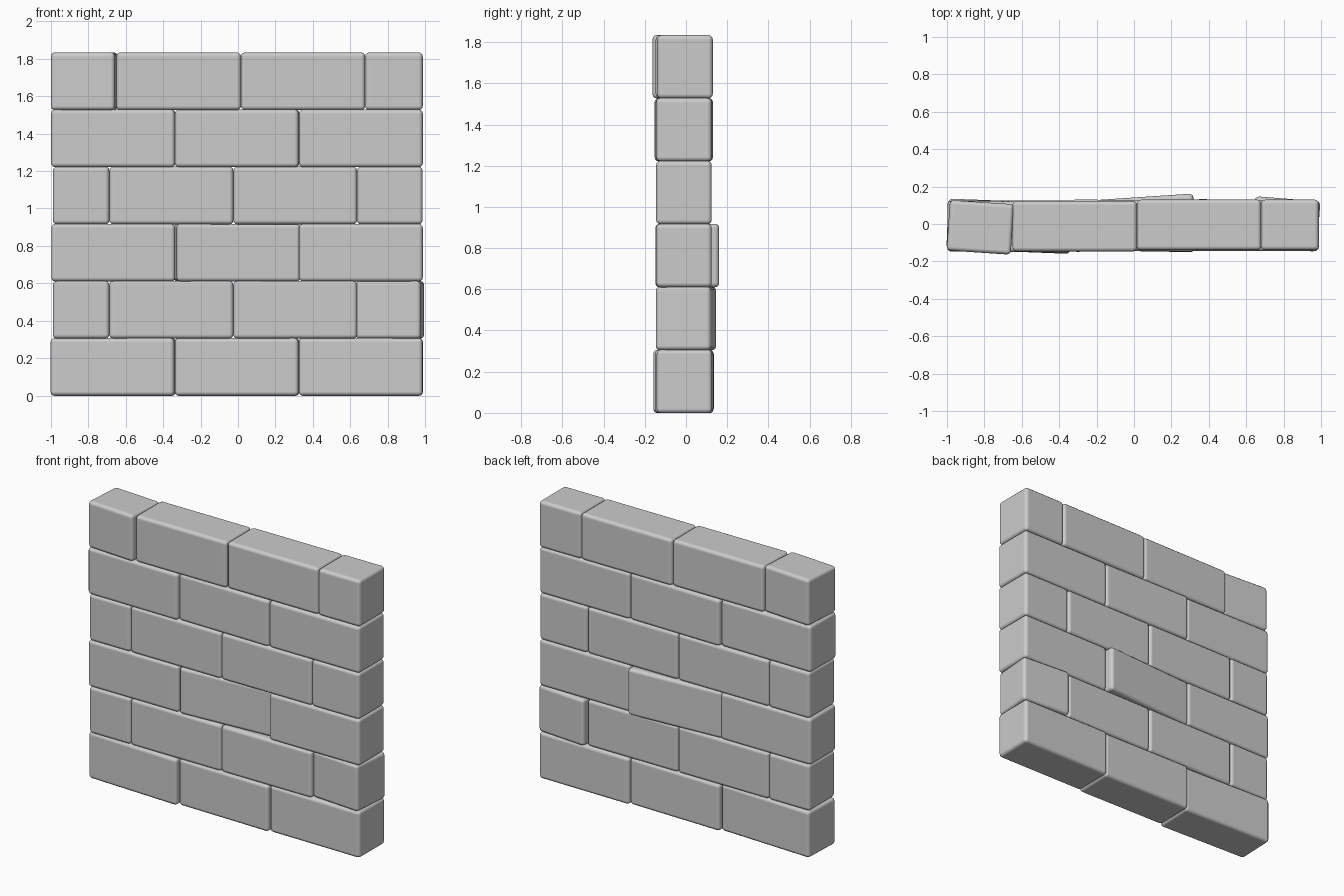
import bpy
from math import radians

if "Cube" in bpy.data.objects:
    bpy.data.objects.remove(bpy.data.objects["Cube"], do_unlink=True)

# Single stone colour
stone = bpy.data.materials.new("grey_stone")
stone.use_nodes = True
GREY = (0.6, 0.6, 0.6, 1)
stone.diffuse_color = GREY
stone.node_tree.nodes["Principled BSDF"].inputs["Base Color"].default_value = GREY

COURSE = 0.3055   # height of one course
DEPTH = 0.27


def brick(name, x0, x1, course, y=-0.01, turn=0):
    """Rounded block spanning x0..x1 in a course, turned a little about z."""
    bpy.ops.mesh.primitive_cube_add(
        size=1, location=((x0 + x1) / 2, y, (course + 0.5) * COURSE),
        rotation=(0, 0, radians(turn)))
    ob = bpy.context.object
    ob.name = name
    ob.scale = (x1 - x0, DEPTH, COURSE + 0.003)
    bpy.ops.object.transform_apply(location=False, rotation=False, scale=True)
    ob.data.materials.append(stone)
    bevel = ob.modifiers.new("rounded_edges", 'BEVEL')
    bevel.width = 0.022
    bevel.segments = 3
    bevel.harden_normals = True
    bpy.ops.object.shade_smooth()


# Joint positions along each course, bottom to top
thirds = [-0.998, -0.336, 0.326, 0.988]
offset = [-0.99, -0.688, -0.025, 0.637, 0.987]
courses = [thirds, offset, thirds, offset, thirds,
           [-0.993, -0.65, 0.016, 0.68, 0.988]]

# Loose bricks: (course, index) -> (depth position, turn in degrees)
loose = {
    (0, 0): (-0.012, -2.2), (0, 1): (-0.01, -1), (0, 2): (-0.005, -0.5),
    (1, 3): (0.0, -4.5),
    (2, 1): (0.006, 3.8),
    (4, 0): (-0.015, -0.5), (4, 1): (-0.008, -0.8),
    (5, 0): (-0.018, -3.8), (5, 1): (-0.012, 0), (5, 2): (-0.005, 0),
    (5, 3): (-0.005, 0),
}

for c, joints in enumerate(courses):
    for i, (a, b) in enumerate(zip(joints, joints[1:])):
        y, turn = loose.get((c, i), (-0.01, 0))
        brick(f"brick_course_{c + 1}_{i + 1}", a, b, c, y, turn)
